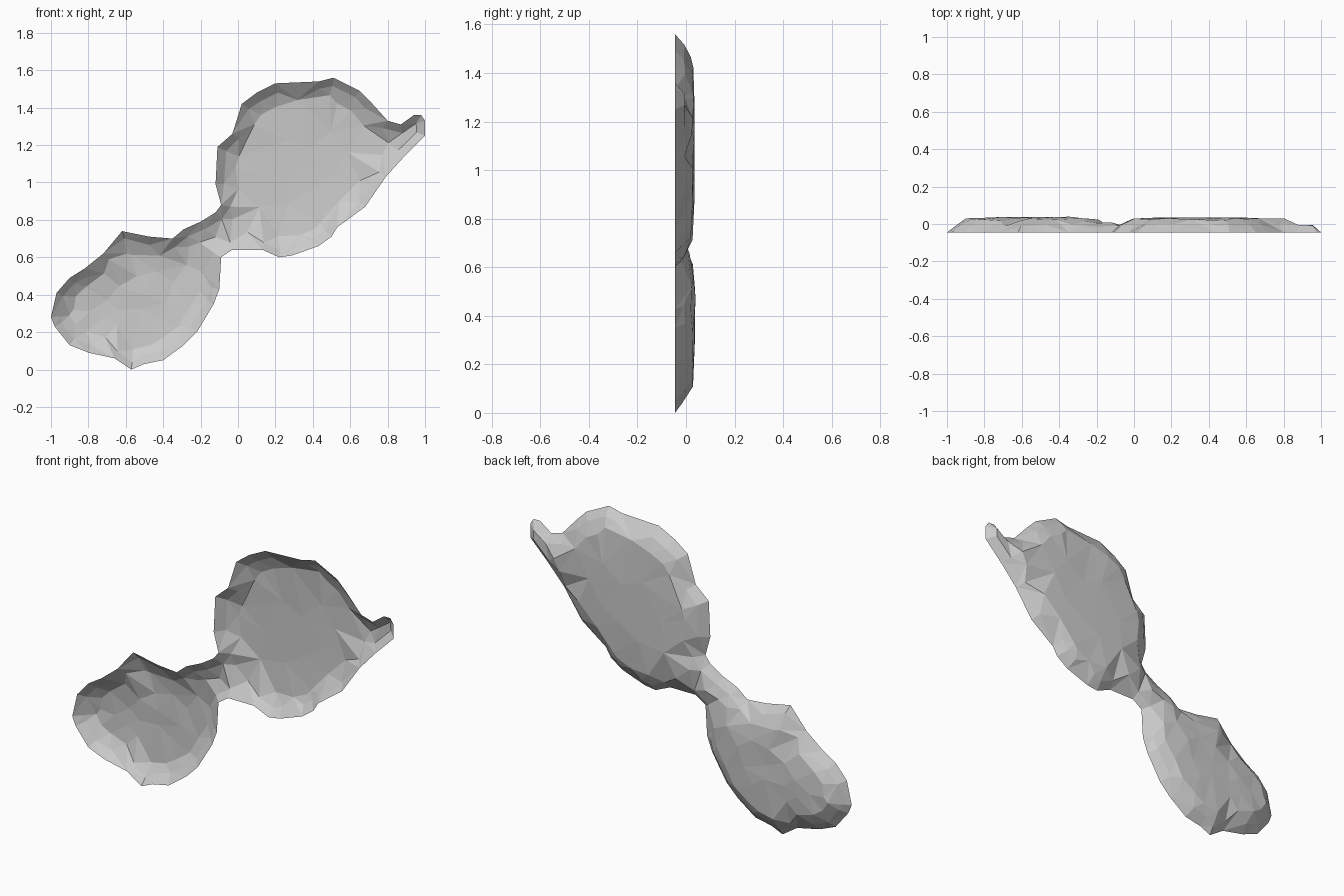
import bpy
import bmesh
import math
import random
from mathutils import Vector
from mathutils.geometry import delaunay_2d_cdt, intersect_point_line

random.seed(4)

default_cube = bpy.data.objects.get("Cube")
if default_cube:
    bpy.data.objects.remove(default_cube, do_unlink=True)

# Rim profile of the dish, in hundredths, clockwise from the left end
RIM_PROFILE = [
    (-100, 28), (-97, 41), (-90, 49), (-82, 54), (-72, 62), (-62, 74), (-47, 71),
    (-35, 70), (-29, 75), (-20, 79), (-12, 84), (-9, 88), (-12, 99), (-11, 119),
    (-3, 126), (2, 142), (10, 148), (20, 153), (43, 154), (51, 156), (65, 149),
    (71, 143), (80, 133), (87, 131), (94, 136), (98, 136), (100, 133), (100, 125),
    (89, 114), (79, 103), (68, 87), (53, 76), (50, 71), (43, 66), (29, 61),
    (22, 60), (13, 64), (-3, 64), (-9, 60), (-10, 43), (-13, 35), (-22, 20),
    (-29, 13), (-40, 5), (-50, 3), (-57, 0), (-66, 6), (-80, 9), (-90, 13), (-98, 23),
]
rim = [Vector((x, z)) / 100 for x, z in reversed(RIM_PROFILE)]
sides = [(rim[i], rim[(i + 1) % len(rim)]) for i in range(len(rim))]

RIM_Y = -0.045
WALL_WIDTH = 0.15
NECK = Vector((-0.14, 0.71))


def rim_distance(point):
    """Shortest distance from a point to the rim."""
    best = math.inf
    for start, end in sides:
        nearest, along = intersect_point_line(point, start, end)
        nearest = start.lerp(end, min(max(along, 0), 1))
        best = min(best, (point - Vector(nearest[:2])).length)
    return best


def is_inside(point):
    """Even-odd test against the rim."""
    inside = False
    for start, end in sides:
        if (start.y > point.y) != (end.y > point.y):
            crossing = start.x + (point.y - start.y) * (end.x - start.x) / (end.y - start.y)
            if point.x < crossing:
                inside = not inside
    return inside


def dish_depth(point):
    """Curved wall that levels out to a floor, shallower in the neck."""
    distance = rim_distance(point)
    if distance < 0.001:
        return RIM_Y
    slope = min(distance / WALL_WIDTH, 1)
    lower_lobe = point.x < -0.1 and point.y < 0.75
    full = 0.084 if lower_lobe else 0.08
    full -= 0.022 * math.exp(-((point - NECK).length / 0.16) ** 2)
    bump = random.uniform(-0.008, 0.002) if lower_lobe else random.uniform(-0.002, 0.001)
    return RIM_Y + full * (1 - (1 - slope) ** 2) + bump


points = list(rim)


def add_point(point, clearance, spacing):
    """Keep a point that lies well inside and apart from the others."""
    if not is_inside(point) or rim_distance(point) < clearance:
        return
    if all((point - other).length > spacing for other in points):
        points.append(point)


# Two rings of wall points that follow the rim
for inset, at_middle in ((0.045, False), (0.1, True)):
    for i, (start, end) in enumerate(sides):
        along = (end - start).normalized()
        base = start.lerp(end, 0.5)
        if not at_middle:
            before = (start - sides[i - 1][0]).normalized()
            along = (along + before).normalized()
            base = start
        inward = Vector((-along.y, along.x))
        add_point(base + inward * inset * random.uniform(0.85, 1.15), inset * 0.7, 0.03)

# Loosely scattered floor points, finer in the rougher lower lobe
for attempt in range(1500):
    point = Vector((random.uniform(-1, 1), random.uniform(0, 1.56)))
    rough = point.x < 0 and point.y < 0.8
    add_point(point, 0.09, 0.08 if rough else 0.13)

# Triangulated open shell
loop = list(range(len(rim)))
flat, _, triangles, *_ = delaunay_2d_cdt(points, [], [loop], 1, 0.0001)

bm = bmesh.new()
verts = [bm.verts.new((p.x, dish_depth(p), p.y)) for p in flat]
for triangle in triangles:
    bm.faces.new([verts[i] for i in triangle])
bm.normal_update()
# Turn the faces so that the convex back is the outside
turned = [face for face in bm.faces if face.normal.y < 0]
bmesh.ops.reverse_faces(bm, faces=turned)

mesh = bpy.data.meshes.new("two_lobed_dish")
bm.to_mesh(mesh)
bm.free()
dish = bpy.data.objects.new("two_lobed_dish", mesh)
bpy.context.scene.collection.objects.link(dish)

# Plain grey surface
GREY = (0.6, 0.6, 0.6, 1)
grey = bpy.data.materials.new("plain_grey")
grey.use_nodes = True
grey.diffuse_color = GREY
grey.node_tree.nodes["Principled BSDF"].inputs["Base Color"].default_value = GREY
mesh.materials.append(grey)
